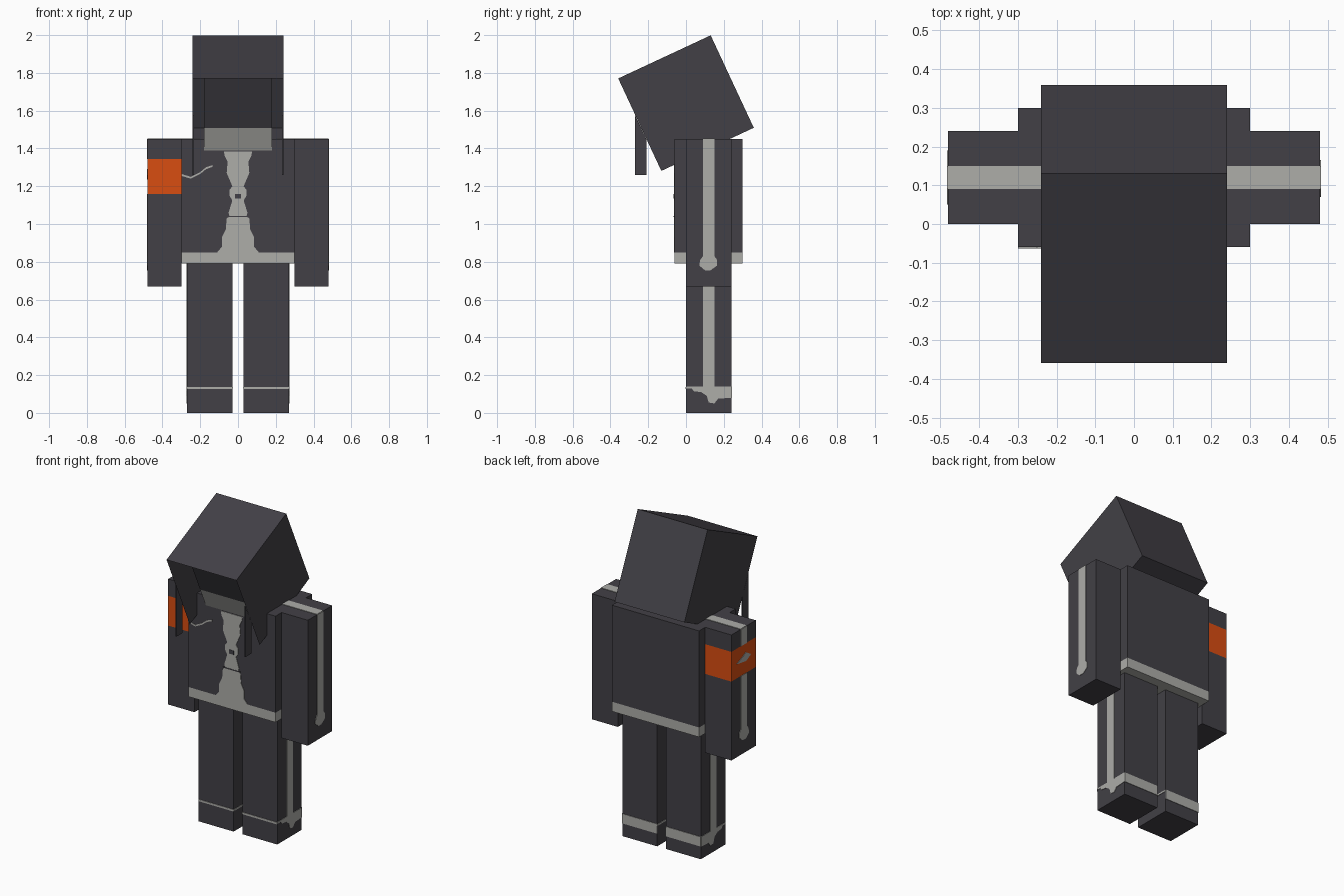
import bpy, bmesh, math
from mathutils import Matrix, Vector

if "Cube" in bpy.data.objects:
    bpy.data.objects.remove(bpy.data.objects["Cube"])


def material(name, rgb):
    m = bpy.data.materials.new(name)
    lin = [((c / 255 + 0.055) / 1.055) ** 2.4 if c > 10 else c / 255 / 12.92 for c in rgb]
    m.diffuse_color = (*lin, 1)
    m.use_nodes = True
    m.node_tree.nodes["Principled BSDF"].inputs["Base Color"].default_value = m.diffuse_color
    return m


DARK = material("charcoal", (66, 64, 70))
LIGHT = material("pale_grey", (173, 173, 169))
ORANGE = material("orange", (217, 77, 17))


def finish(name, bm, mats):
    mesh = bpy.data.meshes.new(name)
    bm.normal_update()
    bm.to_mesh(mesh)
    bm.free()
    for m in mats:
        mesh.materials.append(m)
    ob = bpy.data.objects.new(name, mesh)
    bpy.context.collection.objects.link(ob)
    return ob


def box_bm(lo, hi, cuts=()):
    """Box between two corners, sliced at the given heights."""
    bm = bmesh.new()
    lo, hi = Vector(lo), Vector(hi)
    bmesh.ops.create_cube(bm, size=1, matrix=Matrix.Translation((lo + hi) / 2)
                          @ Matrix.Diagonal((*(hi - lo), 1)))
    for z in cuts:
        bmesh.ops.bisect_plane(bm, geom=bm.verts[:] + bm.edges[:] + bm.faces[:],
                               plane_co=(0, 0, z), plane_no=(0, 0, 1))
    return bm


def box(name, lo, hi, mats, cuts=(), rule=None):
    bm = box_bm(lo, hi, cuts)
    if rule:
        for f in bm.faces:
            f.material_index = rule(f.calc_center_median().z)
    return finish(name, bm, mats)


def plate(name, pts, axis, at, mat, thick=0.006):
    """Thin plate with a 2D outline, lying across the given axis."""
    bm = bmesh.new()
    verts = []
    for p in pts:
        co = list(p)
        co.insert(axis, at - thick / 2)
        verts.append(bm.verts.new(co))
    face = bm.faces.new(verts)
    ext = bmesh.ops.extrude_face_region(bm, geom=[face])
    step = Vector((0, 0, 0))
    step[axis] = thick
    bmesh.ops.translate(bm, vec=step,
                        verts=[g for g in ext["geom"] if isinstance(g, bmesh.types.BMVert)])
    bmesh.ops.recalc_face_normals(bm, faces=bm.faces[:])
    return finish(name, bm, [mat])


def rect(a0, a1, b0, b1):
    return [(a0, b0), (a1, b0), (a1, b1), (a0, b1)]


# Torso with pale hem
box("torso", (-.30, -.06, .79), (.30, .30, 1.45), [DARK, LIGHT], [.85],
    lambda z: 1 if z < .85 else 0)

# Shirt opening down the chest
half = [(.075, 1.385), (.07, 1.36), (.055, 1.33), (.06, 1.27), (.03, 1.20), (.045, 1.18),
        (.045, 1.15), (.03, 1.125), (.05, 1.06), (.045, 1.04), (.06, 1.03), (.065, .97),
        (.085, .93), (.085, .88), (.11, .85)]
plate("shirt", [(x, z) for x, z in half] + [(-x, z) for x, z in reversed(half)], 1, -.06, LIGHT)
plate("shirt_button", rect(-.015, .015, 1.135, 1.16), 1, -.062, DARK)
plate("shirt_seam", rect(-.06, .06, 1.036, 1.042), 1, -.062, DARK)

# Thin cord on the chest
cord = [(-.30, 1.265), (-.25, 1.25), (-.20, 1.275), (-.17, 1.30), (-.135, 1.312)]
plate("chest_cord", cord + [(x, z - .01) for x, z in reversed(cord)], 1, -.06, LIGHT)

# Arms, the one at -x wears the armband
box("right_arm", (-.48, 0, .67), (-.30, .24, 1.45), [DARK, ORANGE], [1.16, 1.345],
    lambda z: 1 if 1.16 < z < 1.345 and abs(z - 1.06) > .01 else 0)
box("left_arm", (.30, 0, .67), (.48, .24, 1.45), [DARK])


def sleeve_stripe(top):
    return [(.09, top), (.09, .83), (.075, .81), (.07, .78), (.10, .755), (.13, .755),
            (.165, .78), (.165, .81), (.15, .83), (.15, top)]


plate("left_sleeve_stripe", sleeve_stripe(1.45), 0, .48, LIGHT)
plate("right_sleeve_stripe", sleeve_stripe(1.16), 0, -.48, LIGHT)
plate("right_sleeve_top", rect(.09, .15, 1.345, 1.45), 0, -.48, LIGHT)
plate("armband_mark", [(.05, 1.26), (.10, 1.235), (.19, 1.25), (.13, 1.275), (.10, 1.29)],
      0, -.48, LIGHT)

# Legs, boots trim and shoulder stripes, mirrored
boot = [(0, .14), (.24, .14), (.24, .08), (.17, .075), (.15, .05), (.12, .055), (.11, .09),
        (.08, .11), (.04, .115), (.03, .13), (0, .13)]
for s, side in ((1, "left"), (-1, "right")):
    x0, x1 = sorted((s * .03, s * .27))
    box(side + "_leg", (x0, 0, 0), (x1, .24, .79), [DARK])
    plate(side + "_trouser_stripe", rect(.09, .15, .14, .79), 0, s * .27, LIGHT)
    plate(side + "_boot_trim", boot, 0, s * .27, LIGHT)
    plate(side + "_boot_inner_line", rect(0, .24, .128, .138), 0, s * .03, LIGHT)
    plate(side + "_boot_front_line", rect(x0, x1, .126, .138), 1, 0, LIGHT)
    plate(side + "_boot_back_band", rect(x0, x1, .08, .14), 1, .24, LIGHT)
    plate(side + "_shoulder_stripe", rect(*sorted((s * .2, s * .48)), .09, .15), 2, 1.45, LIGHT)
    # Hair strand hanging beside the face
    plate(side + "_strand", [(-.27, 1.577), (-.27, 1.26), (-.21, 1.26), (-.21, 1.45)],
          0, s * .237, DARK)

# Bowed head: hair shell open at the front, with the face set back inside
bow = Matrix.Translation((0, 0, 1.64)) @ Matrix.Rotation(math.radians(25), 4, 'X')
bm = box_bm((-.24, -.27, -.27), (.24, .27, .27))
front = [f for f in bm.faces if f.calc_center_median().y < -.26]
bmesh.ops.delete(bm, geom=front, context='FACES_ONLY')
floor = [f for f in bm.faces if f.calc_center_median().z < -.26]
geom = floor + list({e for f in floor for e in f.edges}) + list({v for f in floor for v in f.verts})
bmesh.ops.bisect_plane(bm, geom=geom, plane_co=(0, -.16, 0), plane_no=(0, 1, 0))
gap = [f for f in bm.faces if f.calc_center_median().z < -.26 and f.calc_center_median().y < -.16]
bmesh.ops.delete(bm, geom=gap, context='FACES')
finish("hair", bm, [DARK]).matrix_world = bow

face = box("face", (-.18, -.16, -.265), (.18, .15, .265), [DARK, LIGHT], [-.07],
           lambda z: 1 if z < -.07 else 0)
face.matrix_world = bow
